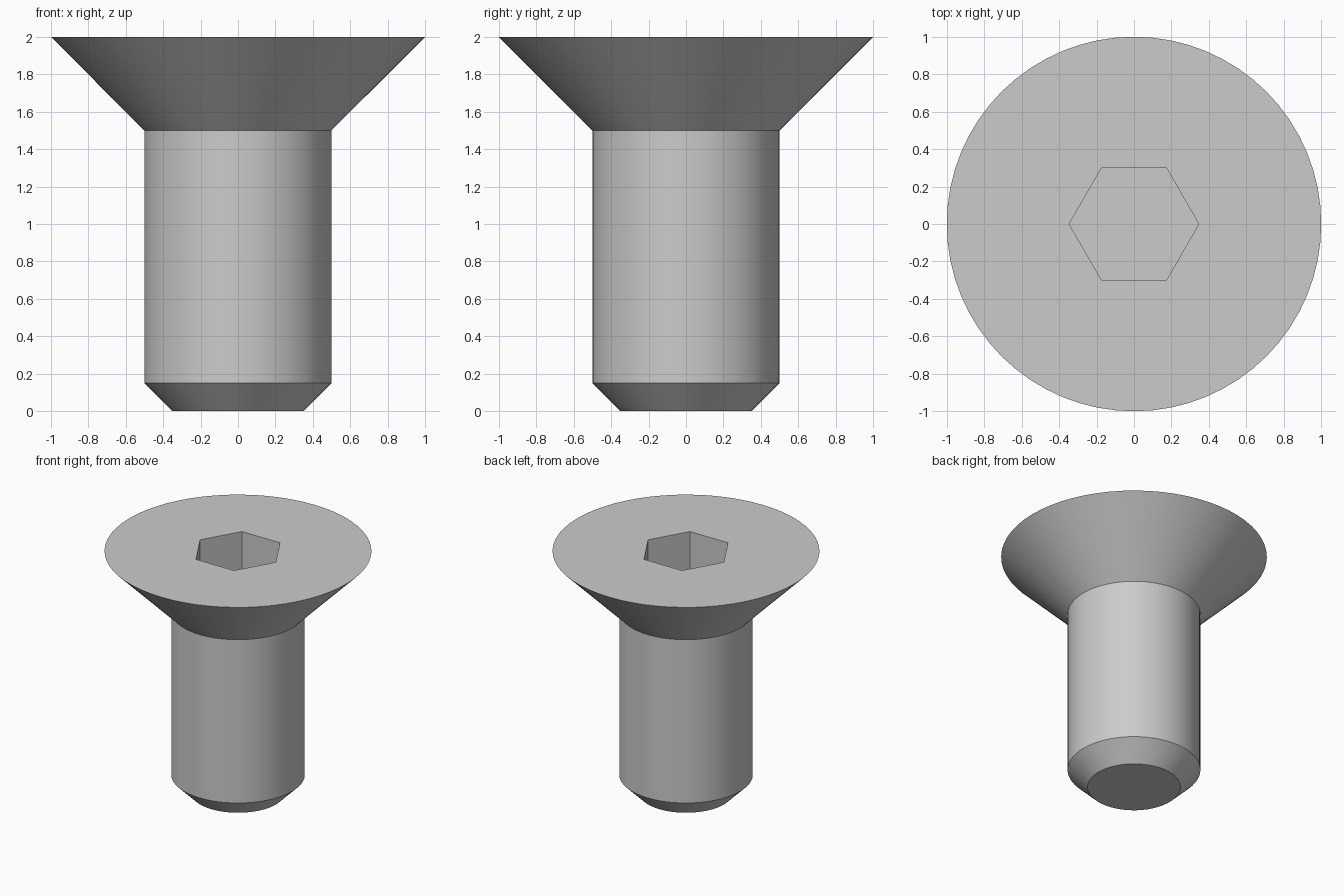
import bpy
import bmesh
import math

SEGMENTS = 64
HEX_RADIUS = 0.6 / math.sqrt(3)
SOCKET_FLOOR = 1.54

cube = bpy.data.objects.get("Cube")
if cube:
    bpy.data.objects.remove(cube, do_unlink=True)

# Plain grey metal
steel = bpy.data.materials.new("grey_steel")
steel.use_nodes = True
grey = (0.6, 0.6, 0.6, 1)
steel.diffuse_color = grey
steel.node_tree.nodes["Principled BSDF"].inputs["Base Color"].default_value = grey

bm = bmesh.new()


def ring(radius, z, sides):
    """Closed loop of vertices around the z axis."""
    steps = [math.tau * i / sides for i in range(sides)]
    return [bm.verts.new((radius * math.cos(a), radius * math.sin(a), z)) for a in steps]


def wall(lower, upper):
    """Quads joining two loops of equal length."""
    n = len(lower)
    for i in range(n):
        j = (i + 1) % n
        bm.faces.new((lower[i], lower[j], upper[j], upper[i]))


def loop_edges(loop):
    return [bm.edges.get((v, loop[i - 1])) for i, v in enumerate(loop)]


# Chamfered tip, shank and countersunk head
profile = [(0.35, 0), (0.5, 0.15), (0.5, 1.5), (1, 2)]
rings = [ring(r, z, SEGMENTS) for r, z in profile]
for lower, upper in zip(rings, rings[1:]):
    wall(lower, upper)
bm.faces.new(rings[0][::-1])

# Hexagonal socket with a flat floor
rim = ring(HEX_RADIUS, 2, 6)
floor = ring(HEX_RADIUS, SOCKET_FLOOR, 6)
wall(rim, floor)
bm.faces.new(floor)

# Flat top of the head around the socket
bmesh.ops.triangle_fill(bm, use_beauty=True, normal=(0, 0, 1),
                        edges=loop_edges(rings[-1]) + loop_edges(rim))
bmesh.ops.recalc_face_normals(bm, faces=bm.faces)

mesh = bpy.data.meshes.new("countersunk_screw")
bm.to_mesh(mesh)
bm.free()
mesh.materials.append(steel)
screw = bpy.data.objects.new("countersunk_screw", mesh)
bpy.context.collection.objects.link(screw)

# Smooth round sides, crisp edges
bpy.context.view_layer.objects.active = screw
screw.select_set(True)
bpy.ops.object.shade_smooth_by_angle(angle=math.radians(30))
